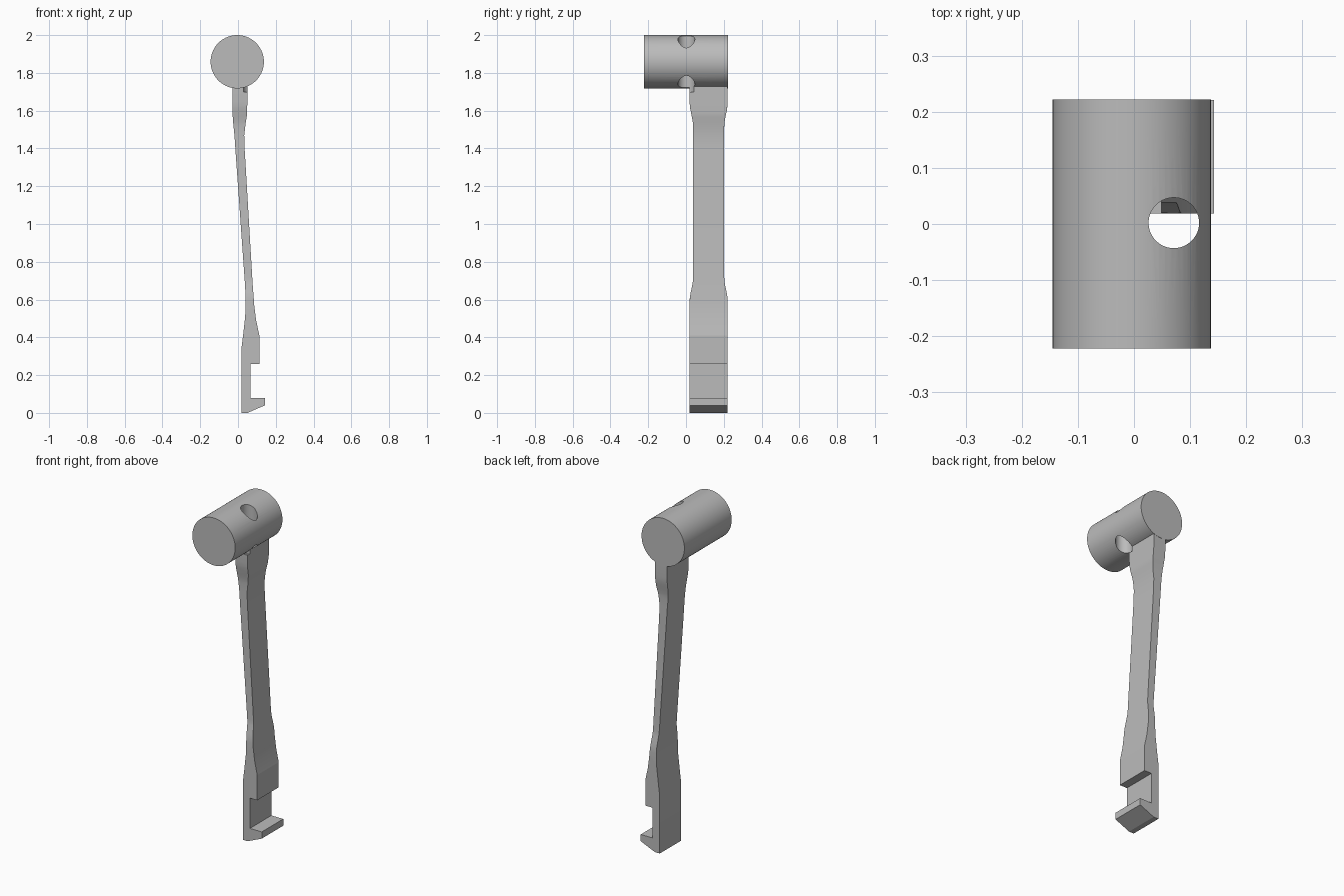
import bpy, bmesh
from mathutils import Vector

if "Cube" in bpy.data.objects:
    bpy.data.objects.remove(bpy.data.objects["Cube"])

grey = bpy.data.materials.new("plain grey")
grey.use_nodes = True
grey.diffuse_color = (0.5, 0.5, 0.5, 1)
grey.node_tree.nodes["Principled BSDF"].inputs["Base Color"].default_value = (0.5, 0.5, 0.5, 1)

MID_Y, WIDE, NARROW = 0.12, 0.101, 0.082


def cylinder(name, radius, depth, location, rotation=(0, 0, 0)):
    bpy.ops.mesh.primitive_cylinder_add(vertices=72, radius=radius, depth=depth,
                                        location=location, rotation=rotation)
    obj = bpy.context.object
    obj.name = name
    obj.data.materials.append(grey)
    return obj


def cut(obj, cutter):
    mod = obj.modifiers.new("cut", "BOOLEAN")
    mod.operation, mod.solver, mod.object = "DIFFERENCE", "EXACT", cutter
    bpy.context.view_layer.objects.active = obj
    bpy.ops.object.modifier_apply(modifier=mod.name)


def smoothstep(a, b, v):
    t = min(max((v - a) / (b - a), 0), 1)
    return t * t * (3 - 2 * t)


def half_width(z):
    waist = smoothstep(0.59, 0.72, z) * (1 - smoothstep(1.51, 1.65, z))
    return WIDE + (NARROW - WIDE) * waist


# Arm outline in x and z: hooked foot, swelling grip, leaning shaft, thick neck
right_edge = [(0.05, 0), (0.143, 0.04), (0.143, 0.08), (0.065, 0.08), (0.065, 0.26),
              (0.113, 0.26), (0.113, 0.41), (0.096, 0.49), (0.086, 0.57), (0.077, 0.69),
              (0.035, 1.4), (0.033, 1.47), (0.04, 1.53), (0.048, 1.58), (0.049, 1.63), (0.049, 1.8)]
left_edge = [(-0.03, 1.8), (-0.03, 1.61), (-0.027, 1.55), (-0.018, 1.46), (-0.012, 1.37),
             (0.037, 0.68), (0.041, 0.6), (0.038, 0.51), (0.028, 0.42), (0.018, 0.34), (0.018, 0)]

bm = bmesh.new()
front = bm.faces.new([bm.verts.new((x, MID_Y - WIDE, z)) for x, z in right_edge + left_edge])
extruded = bmesh.ops.extrude_face_region(bm, geom=[front])["geom"]
bmesh.ops.translate(bm, vec=(0, 2 * WIDE, 0),
                    verts=[g for g in extruded if isinstance(g, bmesh.types.BMVert)])

# Slice across the two width transitions, then narrow the waist
for low, high in ((0.59, 0.72), (1.51, 1.65)):
    for i in range(6):
        z = low + (high - low) * i / 5
        bmesh.ops.bisect_plane(bm, geom=bm.verts[:] + bm.edges[:] + bm.faces[:],
                               plane_co=Vector((0, 0, z)), plane_no=Vector((0, 0, 1)))
for v in bm.verts:
    v.co.y = MID_Y + (half_width(v.co.z) if v.co.y > MID_Y else -half_width(v.co.z))
bmesh.ops.recalc_face_normals(bm, faces=bm.faces[:])
mesh = bpy.data.meshes.new("arm")
bm.to_mesh(mesh)
bm.free()
mesh.materials.append(grey)
arm = bpy.data.objects.new("arm", mesh)
bpy.context.collection.objects.link(arm)

# Round cross head, with an off-centre vertical hole that also notches the arm
head = cylinder("head", 0.141, 0.444, (-0.004, 0, 1.859), (1.5708, 0, 0))
hole = cylinder("hole_cutter", 0.045, 0.5, (0.071, 0.002, 1.95))
cut(arm, head)
cut(arm, hole)
cut(head, hole)
hole.hide_render = True
hole.hide_set(True)

for obj in (head, arm):
    bpy.ops.object.select_all(action="DESELECT")
    obj.select_set(True)
    bpy.context.view_layer.objects.active = obj
    bpy.ops.object.shade_smooth_by_angle(angle=0.2)
